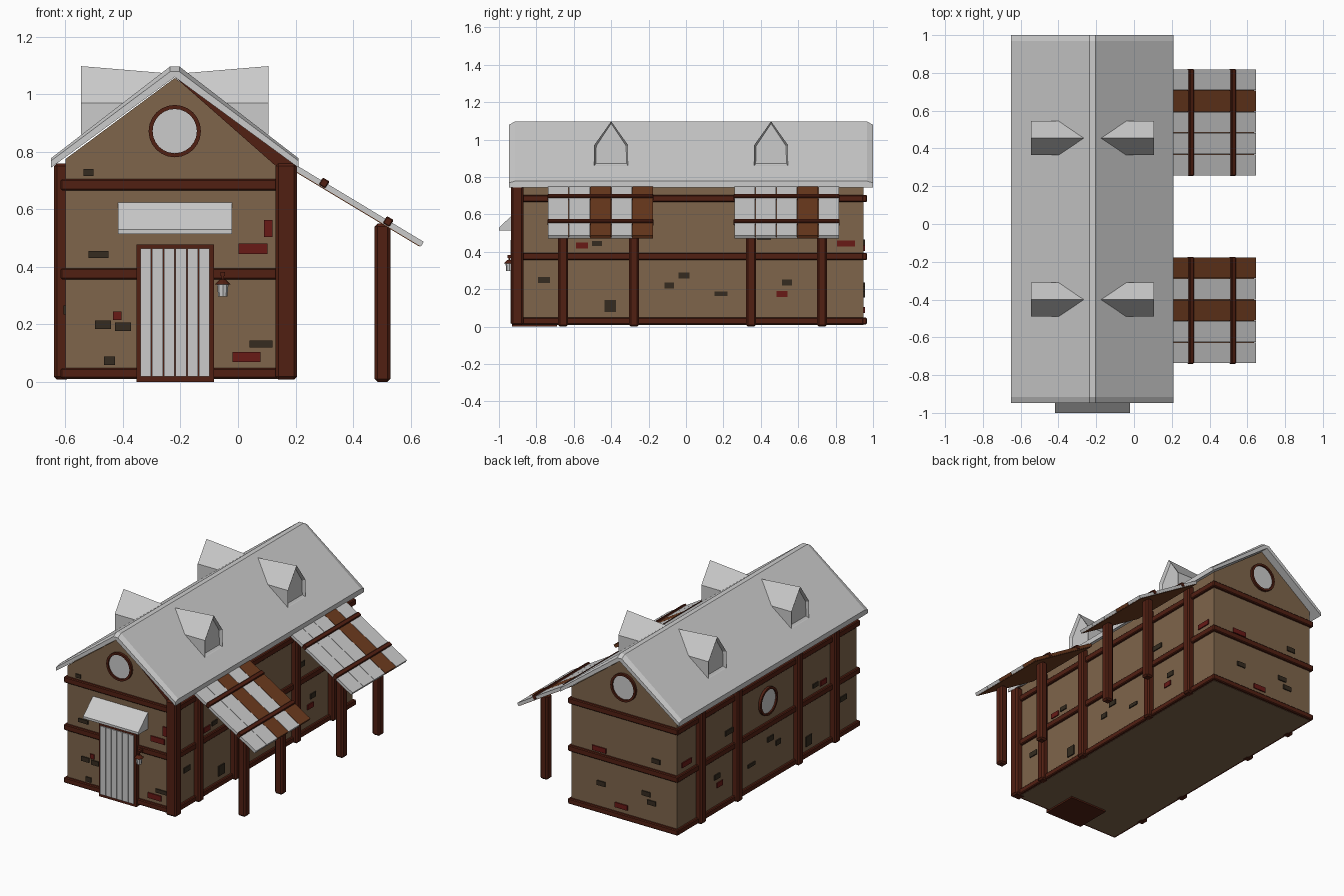
import bpy, bmesh, math
from mathutils import Matrix, Vector

if "Cube" in bpy.data.objects:
    bpy.data.objects.remove(bpy.data.objects["Cube"])

CX = -0.22            # house centre line
Y0, Y1 = -0.90, 0.95  # wall ends
HW = 0.38             # half width of walls


def material(name, rgb):
    m = bpy.data.materials.new(name)
    m.diffuse_color = (*rgb, 1)
    m.use_nodes = True
    m.node_tree.nodes["Principled BSDF"].inputs["Base Color"].default_value = m.diffuse_color
    return m


WALL = material("wall_plaster", (.21, .13, .07))
TIMBER = material("dark_timber", (.083, .014, .006))
PLANK = material("brown_plank", (.15, .042, .013))
RED = material("red_brick", (.14, .010, .008))
DARK = material("dark_brick", (.035, .024, .014))


def finish(name, bm, mat=None, bevel=0):
    bmesh.ops.remove_doubles(bm, verts=bm.verts, dist=1e-5)
    bmesh.ops.recalc_face_normals(bm, faces=bm.faces)
    me = bpy.data.meshes.new(name)
    bm.to_mesh(me)
    bm.free()
    ob = bpy.data.objects.new(name, me)
    bpy.context.collection.objects.link(ob)
    if mat:
        me.materials.append(mat)
    if bevel:
        b = ob.modifiers.new("bevel", 'BEVEL')
        b.width, b.segments = bevel, 1
    return ob


def box(name, x, y, z, mat=None, bevel=0, matrix=None):
    """Box from (min, max) pairs."""
    bm = bmesh.new()
    bmesh.ops.create_cube(bm, size=1)
    for v in bm.verts:
        v.co = Vector([(a + b) / 2 + c * (b - a) for (a, b), c in zip((x, y, z), v.co)])
    if matrix:
        bm.transform(matrix)
    return finish(name, bm, mat, bevel)


def loft(name, sections, mat=None, inset=None):
    """Skin closed sections; optionally recess the first cap."""
    bm = bmesh.new()
    rings = [[bm.verts.new(p) for p in s] for s in sections]
    n = len(rings[0])
    for a, b in zip(rings, rings[1:]):
        for i in range(n):
            j = (i + 1) % n
            bm.faces.new((a[i], a[j], b[j], b[i]))
    cap = bm.faces.new(rings[0])
    bm.faces.new(rings[-1])
    bmesh.ops.recalc_face_normals(bm, faces=bm.faces)
    if inset:
        r = bmesh.ops.inset_region(bm, faces=[cap], thickness=inset)
        bmesh.ops.translate(bm, verts=cap.verts, vec=-cap.normal * inset * 1.5)
    return finish(name, bm, mat)


def lathe(name, profile, n, matrix, mat=None):
    bm = bmesh.new()
    rings = [[bm.verts.new((r * math.cos(2 * math.pi * i / n), r * math.sin(2 * math.pi * i / n), h))
              for i in range(n)] for r, h in profile]
    for a, b in zip(rings, rings[1:]):
        for i in range(n):
            j = (i + 1) % n
            bm.faces.new((a[i], a[j], b[j], b[i]))
    bmesh.ops.dissolve_degenerate(bm, edges=bm.edges, dist=1e-6)
    bm.transform(matrix)
    return finish(name, bm, mat)


# Walls with gables
gable = [(-HW, .01), (HW, .01), (HW, .775), (0, 1.057), (-HW, .775)]
loft("walls", [[(CX + x, y, z) for x, z in gable] for y in (Y0, Y1)], WALL)


# Roof with chamfered gable ends
def roof_section(y, drop):
    half = [(.43, .745), (.43, .778 - drop * .5), (.016, 1.097 - drop)]
    pts = [(0, 1.06)] + half + [(-x, z) for x, z in reversed(half)]
    return [(CX + x, y, z) for x, z in pts]


loft("roof", [roof_section(y, d) for y, d in ((-.947, .018), (-.915, 0), (.968, 0), (1.0, .018))])

# Dormers on both slopes
for s in (-1, 1):
    for yc in (-.40, .455):
        outline = [(-.091, .86), (.091, .86), (.091, .97), (0, 1.098), (-.091, .97)]
        back = [(.29, .86), (.29, .86), (.17, .97), (.025, 1.073), (.17, .97)]
        loft("dormer", [[(CX + s * .326, yc + y, z) for y, z in outline],
                        [(CX + s * x, yc + o[0], z) for (x, z), o in zip(back, outline)]], inset=.012)

# Horizontal beams round the house at three levels
P = .017
for z in ((.012, .048), (.356, .395), (.666, .705)):
    for name, y in (("front", (Y0 - P, Y0 + .01)), ("back", (Y1 - .01, Y1 + P))):
        box(name + "_beam", (CX - HW - P, CX + HW + P), y, z, TIMBER, .005)
    for s, name in ((-1, "left"), (1, "right")):
        x = sorted((CX + s * (HW - .01), CX + s * (HW + P)))
        box(name + "_beam", x, (Y0 - P, Y1 + P), z, TIMBER, .005)

# Side wall posts, canopy posts and the front corner post
for y in (-.657, -.278, .348, .727):
    for s in (-1, 1):
        x = sorted((CX + s * (HW - .015), CX + s * (HW + .04)))
        box("wall_post", x, (y - .027, y + .027), (.008, .76), TIMBER, .010)
    box("canopy_post", (.475, .53), (y - .027, y + .027), (0, .55), TIMBER, .010)
box("corner_post", (.13, .205), (-.935, -.87), (.008, .76), TIMBER, .010)
trim = [(CX, 1.06), (.205, .752), (.13, .752)]
loft("gable_trim", [[(x, y, z) for x, z in trim] for y in (-.925, -.89)], TIMBER)

# Sloping plank canopies; local x runs down the slope
start, end = Vector((.19, 0, .752)), Vector((.642, 0, .480))
length = (end - start).length
slope = math.atan2(start.z - end.z, end.x - start.x)
M = Matrix.Translation(start) @ Matrix.Rotation(slope, 4, 'Y')
for y0, browns in ((-.737, (2, 4)), (.258, (3,))):
    for i in range(5):
        a = y0 + i * .1127
        box("canopy_plank", (0, length), (a, a + .110), (-.011, .008),
            PLANK if i in browns else None, 0, M)
    box("canopy_backing", (.005, length - .005), (y0 + .004, y0 + .556), (-.014, -.004), PLANK, 0, M)
    for d in (.125, .385):
        box("canopy_batten", (d - .014, d + .014), (y0 - .003, y0 + .563), (-.010, .019), TIMBER, .004, M)

# Door: frame block, planks and awning
box("door_frame", (-.353, -.083), (-.930, -.69), (0, .477), TIMBER)
for i in range(6):
    x = -.339 + i * .0407
    box("door_plank", (x, x + .037), (-.937, -.92), (.018, .464))
wedge = [(-.895, .628), (-1, .53), (-1, .515), (-.895, .515)]
loft("door_awning", [[(x, y, z) for y, z in wedge] for x in (-.418, -.02)])

# Lantern on its bracket
L = Matrix.Translation((-.053, -.945, 0))
lathe("lantern_glass", [(0, .297), (.016, .297), (.020, .342), (0, .342)], 8, L)
lathe("lantern_cap", [(0, .338), (.028, .338), (.010, .356), (0, .358)], 8, L, TIMBER)
box("lantern_bracket", (-.061, -.045), (-.955, -.90), (.368, .382), TIMBER)
box("lantern_hook", (-.058, -.048), (-.950, -.940), (.35, .375), TIMBER)


# Round windows
def round_window(location, rotation):
    m = Matrix.Translation(location) @ rotation
    ring = [(.077, 0), (.077, .016), (.091, .016), (.091, 0), (.077, 0)]
    lathe("window_frame", ring, 24, m, TIMBER)
    lathe("window_glass", [(0, .006), (.078, .006)], 24, m)


round_window((CX, Y0, .872), Matrix.Rotation(math.pi / 2, 4, 'X'))
round_window((CX, Y1, .872), Matrix.Rotation(-math.pi / 2, 4, 'X'))
round_window((CX - HW, .02, .53), Matrix.Rotation(-math.pi / 2, 4, 'Y'))

# Exposed bricks: position along wall, height, width, height, colour
front = [(-.52, .728, .035, .024, DARK), (.105, .533, .03, .06, RED), (.052, .463, .1, .035, RED),
         (-.485, .443, .07, .024, DARK), (-.42, .23, .03, .03, RED), (-.47, .198, .055, .03, DARK),
         (-.40, .192, .055, .03, DARK), (-.447, .073, .038, .03, DARK), (.03, .087, .097, .035, RED),
         (.08, .132, .08, .024, DARK)]
back = [(-.04, .42, .1, .032, RED), (-.055, .2, .06, .03, DARK), (-.45, .45, .06, .03, DARK),
        (-.38, .22, .06, .03, DARK), (-.42, .17, .06, .03, DARK), (-.2, .09, .09, .032, RED)]
side = [(-.76, .25, .064, .032, DARK), (-.405, .11, .06, .064, DARK), (-.555, .433, .064, .032, RED),
        (-.475, .444, .054, .027, DARK), (-.09, .22, .05, .032, DARK), (-.01, .273, .06, .032, DARK),
        (.187, .176, .07, .022, DARK), (.513, .176, .06, .032, RED), (.54, .235, .054, .032, DARK),
        (.417, .48, .075, .032, DARK), (.855, .444, .096, .032, RED)]
for bricks, at, along_x in ((front, Y0, True), (back, Y1, True),
                            (side, CX - HW, False), (side, CX + HW, False)):
    for p, z, w, h, mat in bricks:
        a, b = (p - w / 2, p + w / 2), (at - .007, at + .007)
        x, y = (a, b) if along_x else (b, a)
        box("brick", x, y, (z - h / 2, z + h / 2), mat)
